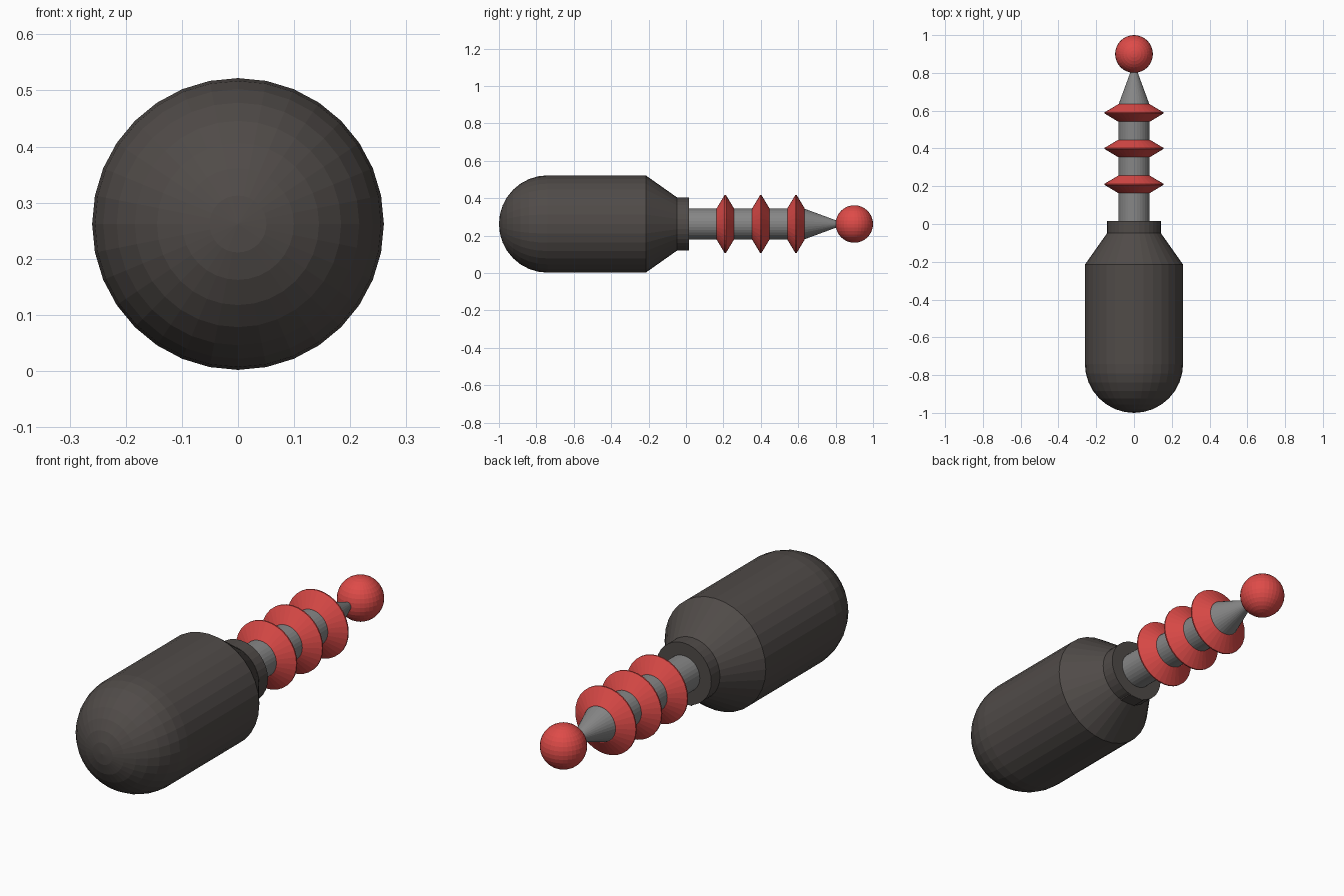
import bpy, bmesh, math
from mathutils import Vector, Matrix

if "Cube" in bpy.data.objects:
    bpy.data.objects.remove(bpy.data.objects["Cube"])

AXIS_Z = 0.262   # height of the long axis
SIDES = 32


def material(name, rgb):
    m = bpy.data.materials.new(name)
    m.diffuse_color = (*rgb, 1)
    m.use_nodes = True
    m.node_tree.nodes["Principled BSDF"].inputs["Base Color"].default_value = m.diffuse_color
    return m


DARK = material("dark_casing", (0.08, 0.07, 0.065))
GREY = material("metal_grey", (0.24, 0.24, 0.24))
RED = material("red", (0.73, 0.07, 0.065))


def finish(name, bm, mat):
    bmesh.ops.recalc_face_normals(bm, faces=bm.faces)
    me = bpy.data.meshes.new(name)
    bm.to_mesh(me)
    bm.free()
    me.materials.append(mat)
    ob = bpy.data.objects.new(name, me)
    bpy.context.collection.objects.link(ob)
    ob.location.z = AXIS_Z
    return ob


def lathe(name, profile, mat):
    """Revolve (y, radius) points around the y axis."""
    bm = bmesh.new()
    verts = [bm.verts.new((0, y, r)) for y, r in profile]
    edges = [bm.edges.new(pair) for pair in zip(verts, verts[1:])]
    bmesh.ops.spin(bm, geom=verts + edges, cent=(0, 0, 0), axis=(0, 1, 0),
                   angle=math.tau, steps=SIDES, use_merge=True)
    bmesh.ops.remove_doubles(bm, verts=bm.verts, dist=1e-5)
    return finish(name, bm, mat)


# Casing: domed end, straight barrel, tapered shoulder
R = 0.26
dome = [(-0.74 - R * math.cos(a), R * math.sin(a))
        for a in (math.radians(11.25 * i) for i in range(9))]
dome[0] = (-1.0, 0)
lathe("casing", dome + [(-0.215, R), (-0.045, 0.14), (-0.045, 0)], DARK)

# Collar at the mouth of the casing
lathe("collar", [(-0.047, 0), (-0.047, 0.142), (0.017, 0.142), (0.017, 0)], DARK)

# Small flat key under the collar
bm = bmesh.new()
bmesh.ops.create_cube(bm, size=1, matrix=Matrix.Translation((0, -0.015, -0.125))
                      @ Matrix.Diagonal((0.08, 0.062, 0.032, 1)))
finish("collar_key", bm, DARK)

# Shaft with tapered tip
lathe("shaft", [(0, 0), (0, 0.083), (0.63, 0.083), (0.82, 0.013), (0.82, 0)], GREY)

# Three sharp-edged rings along the shaft
for i, y in enumerate((0.21, 0.4, 0.588)):
    lathe(f"ring_{i + 1}", [(y - 0.046, 0), (y - 0.046, 0.084), (y - 0.003, 0.156),
                            (y + 0.003, 0.156), (y + 0.046, 0.084), (y + 0.046, 0)], RED)

# Ball at the tip
bm = bmesh.new()
bmesh.ops.create_uvsphere(bm, u_segments=32, v_segments=16, radius=0.1,
                          matrix=Matrix.Translation((0, 0.9, 0)))
finish("tip_ball", bm, RED)
